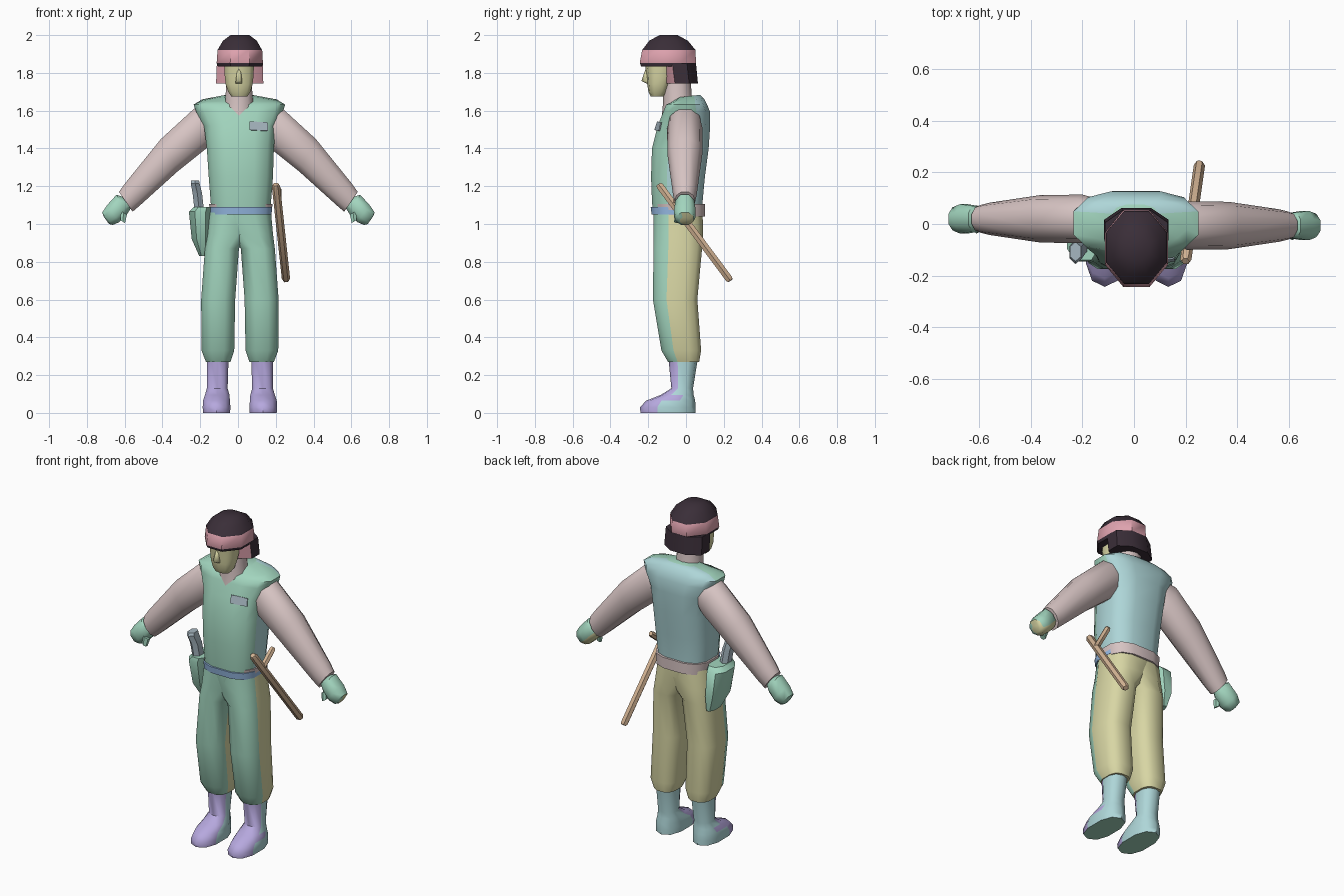
import bpy, bmesh, math
from mathutils import Vector
from mathutils.bvhtree import BVHTree

if "Cube" in bpy.data.objects:
    bpy.data.objects.remove(bpy.data.objects["Cube"])


def lin(c):
    return tuple(((v / 255 + 0.055) / 1.055) ** 2.4 for v in c) + (1,)


COLORS = {
    "mint": (162, 213, 190), "pale_blue": (174, 214, 216), "khaki": (216, 214, 164),
    "lilac": (182, 168, 222), "dusty_pink": (215, 196, 195), "rose": (222, 162, 174),
    "near_black": (58, 46, 56), "tan_wood": (212, 180, 148), "belt_blue": (150, 186, 228),
    "steel": (166, 182, 192),
}
MATS = {}
for name, rgb in COLORS.items():
    MATS[name] = bpy.data.materials.new(name)
    MATS[name].diffuse_color = lin(rgb)


def make(name, rings, colors, rule=None, angle=50):
    """Skin a list of closed vertex rings, cap both ends, colour faces by rule."""
    bm = bmesh.new()
    loops = [[bm.verts.new(p) for p in r] for r in rings]
    n = len(loops[0])
    for a, b in zip(loops, loops[1:]):
        for i in range(n):
            bm.faces.new((a[i], a[(i + 1) % n], b[(i + 1) % n], b[i]))
    bm.faces.new(loops[0])
    bm.faces.new(loops[-1])
    bmesh.ops.recalc_face_normals(bm, faces=bm.faces)
    bm.normal_update()
    if rule:
        for f in bm.faces:
            f.material_index = rule(f.calc_center_median(), f.normal)
    me = bpy.data.meshes.new(name)
    bm.to_mesh(me)
    bm.free()
    for c in colors:
        me.materials.append(MATS[c])
    ob = bpy.data.objects.new(name, me)
    bpy.context.collection.objects.link(ob)
    bpy.ops.object.select_all(action='DESELECT')
    ob.select_set(True)
    bpy.context.view_layer.objects.active = ob
    bpy.ops.object.shade_smooth_by_angle(angle=math.radians(angle))
    return ob


def unit_ring(n, e):
    """Rounded-square outline that touches +-1 on both axes."""
    pts = []
    for i in range(n):
        a = 2 * math.pi * (i + 0.5) / n
        c, s = math.cos(a), math.sin(a)
        pts.append((math.copysign(abs(c) ** (2 / e), c), math.copysign(abs(s) ** (2 / e), s)))
    m = max(p[0] for p in pts)
    return [(x / m, y / m) for x, y in pts]


def stack(rows, n=12, e=2.6, flip=None):
    """Rings from rows of (z, x0, x1, y0, y1[, tilt])."""
    out = []
    for z, x0, x1, y0, y1, *t in rows:
        if flip is not None:
            x0, x1 = 2 * flip - x1, 2 * flip - x0
        t = t[0] if t else 0
        ring = []
        for u, v in unit_ring(n, e):
            y = (y0 + y1) / 2 + v * (y1 - y0) / 2
            ring.append((((x0 + x1) / 2 + u * (x1 - x0) / 2), y, z + t * y))
        out.append(ring)
    return out


def limb(rows, side, shift, n=10):
    """Rings from rows of (top x, top z, bottom x, bottom z, half depth, y centre)."""
    out = []
    for tx, tz, bx, bz, ry, cy in rows:
        out.append([(side * ((tx + bx) / 2 + u * (tx - bx) / 2) + 0.002,
                     cy + shift + v * ry, (tz + bz) / 2 + u * (tz - bz) / 2)
                    for u, v in unit_ring(n, 2.2)])
    return out


def rod(name, p, q, r, color):
    p, q = Vector(p), Vector(q)
    d = (q - p).normalized()
    a = d.cross((1, 0, 0)).normalized()
    b = d.cross(a)
    ring = lambda c, k: [c + (a * u + b * v) * r * k for u, v in unit_ring(6, 2)]
    return make(name, [ring(p, .7), ring(p + d * .012, 1), ring(q - d * .012, 1), ring(q, .7)], [color], angle=30)


# Vest: mint front, pale blue back and flanks
torso = make("vest", stack([
    (1.06, -.14, .17, -.175, .085), (1.12, -.145, .175, -.18, .088),
    (1.25, -.155, .185, -.185, .10), (1.40, -.165, .19, -.18, .12),
    (1.52, -.18, .20, -.15, .128), (1.595, -.222, .237, -.12, .127),
    (1.632, -.235, .25, -.105, .112), (1.655, -.19, .205, -.07, .095, .1),
    (1.675, -.085, .095, -.045, .075, .12)], e=3),
    ["mint", "pale_blue"], lambda c, n: int(c.y > .03 or (n.y > -.12 and c.z < 1.55)))

# Chest badge laid on the vest surface
bvh = BVHTree.FromPolygons([v.co for v in torso.data.vertices],
                           [p.vertices[:] for p in torso.data.polygons])


def plate(name, corners, off, color):
    pts, nor = [], Vector()
    for x, z in corners:
        loc, n, _, _ = bvh.ray_cast(Vector((x, -1, z)), Vector((0, 1, 0)))
        pts.append(loc)
        nor += n
    nor.normalize()
    make(name, [[p + nor * off for p in pts], [p + nor * (off + .006) for p in pts]], [color])


plate("chest_badge", [(.06, 1.495), (.158, 1.49), (.155, 1.535), (.06, 1.54)], .006, "steel")

# Belt: blue front, pink waistband behind
make("belt", stack([(1.05, -.148, .178, -.182, .095), (1.09, -.15, .18, -.187, .095)], e=3),
     ["belt_blue", "dusty_pink"], lambda c, n: int(c.y > -.03 and abs(n.z) < .9))
make("waistband", stack([(1.04, -.145, .175, -.165, .10), (1.105, -.153, .183, -.175, .10)], e=3), ["dusty_pink"])

# Legs and boots, mirrored
LEG = [(1.06, -.12, .175, -.172, .088), (.95, -.06, .185, -.172, .09), (.87, .015, .195, -.172, .085),
       (.60, .035, .215, -.175, .06), (.33, .04, .213, -.13, .08), (.27, .06, .19, -.095, .07)]
BOOT = [(.29, .07, .185, -.09, .06), (.13, .075, .185, -.075, .035), (.095, .065, .195, -.13, .037),
        (.065, .063, .205, -.205, .043), (.03, .06, .207, -.238, .045), (0, .062, .205, -.235, .045)]


def boot_rule(c, n):
    if n.z < -.6:
        return 2
    return 0 if n.y < -.15 or (n.z > .3 and c.y < -.03) else 1


for flip, s in ((None, "right"), (.01, "left")):
    make(s + "_trouser_leg", stack(LEG, 12, 2.8, flip), ["mint", "khaki"],
         lambda c, n: int(n.y > -.15 and c.y > -.12))
    make(s + "_boot", stack(BOOT, 10, 2.4, flip), ["lilac", "pale_blue", "mint"], boot_rule)

# Arms, hands and thumbs, mirrored
ARM = [(.16, 1.62, .13, 1.45, .07, .005), (.235, 1.61, .17, 1.40, .09, 0), (.41, 1.45, .32, 1.28, .088, 0),
       (.60, 1.215, .525, 1.095, .06, 0), (.632, 1.17, .56, 1.065, .052, 0)]
HAND = [(.60, 1.14, .565, 1.09, .03, 0), (.645, 1.155, .59, 1.05, .05, 0), (.695, 1.10, .63, 1.01, .057, 0),
        (.722, 1.06, .665, .995, .045, 0), (.71, 1.035, .685, 1.0, .025, 0)]
THUMB = [(.625, 1.07, .59, 1.05, .02, -.03), (.625, 1.02, .60, 1.005, .015, -.04)]
for sgn, s, sh in ((1, "right", -.006), (-1, "left", .02)):
    make(s + "_sleeve", limb(ARM, sgn, sh), ["dusty_pink"])
    make(s + "_hand", limb(HAND, sgn, sh, 8), ["mint", "khaki"],
         lambda c, n, k=sgn: int(k > 0 and n.z < -.2 and n.y > -.1))
    make(s + "_thumb", limb(THUMB, sgn, sh, 6), ["mint"])

# Neck, face, nose
make("neck", stack([(1.57, -.08, .09, -.125, .04), (1.64, -.068, .08, -.118, .03),
                    (1.78, -.06, .07, -.12, .02)], 10, 2.2), ["dusty_pink"])
make("face", stack([(1.675, -.035, .05, -.185, -.12), (1.70, -.052, .066, -.197, -.10),
                    (1.74, -.065, .077, -.203, -.085), (1.78, -.07, .082, -.206, -.07),
                    (1.85, -.073, .085, -.215, -.06)], 10, 2.6), ["khaki"])
make("nose", stack([(1.745, -.012, .022, -.21, -.18), (1.757, -.012, .022, -.232, -.18),
                    (1.82, -.004, .014, -.212, -.18)], 6, 2), ["khaki"], None, 80)

# Hair: cap with a headband, and a back section framing the face
make("hair_cap", stack([(1.835, -.107, .127, -.237, .048), (1.852, -.113, .132, -.245, .053),
                        (1.922, -.108, .128, -.232, .05), (1.93, -.103, .122, -.225, .043),
                        (1.97, -.08, .10, -.195, .01), (2.0, -.04, .06, -.14, -.045)], 8, 2),
     ["near_black", "rose"], lambda c, n: int(1.855 < c.z < 1.92), 40)
make("hair_back", stack([(1.745, -.116, .134, -.105, .063), (1.85, -.112, .131, -.12, .053)], 8, 2.2),
     ["near_black", "rose"], lambda c, n: int(n.y < -.5), 40)

# Side-handled baton on the right hip
rod("baton", (.20, -.145, 1.21), (.255, .235, .70), .019, "tan_wood")
rod("baton_handle", (.212, -.075, 1.105), (.212, .035, 1.19), .016, "tan_wood")

# Holster and grip on the left hip
make("holster", stack([(1.09, -.235, -.14, -.14, .02), (1.065, -.26, -.14, -.145, .045),
                       (.92, -.245, -.145, -.12, .06), (.83, -.205, -.16, -.07, .05)], 8, 2.4), ["mint"], None, 40)
make("holster_grip", stack([(1.07, -.23, -.18, -.12, -.05), (1.16, -.24, -.19, -.13, -.06),
                            (1.215, -.25, -.203, -.15, -.07), (1.23, -.248, -.206, -.14, -.075)], 6, 2.2),
     ["steel"], None, 30)

for m in bpy.data.materials:
    if m.users and not m.is_grease_pencil:
        m.use_nodes = True
        m.node_tree.nodes["Principled BSDF"].inputs["Base Color"].default_value = m.diffuse_color
